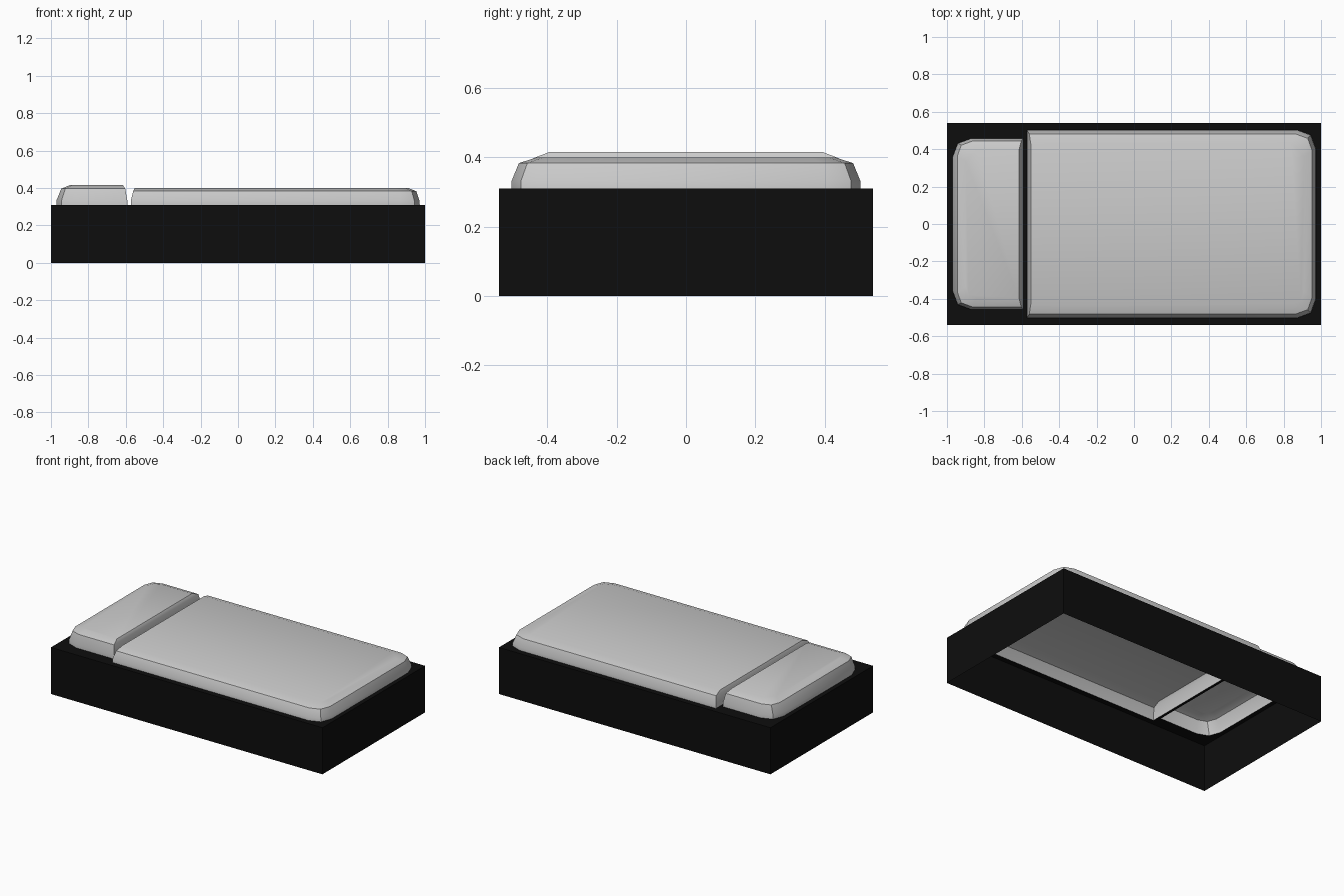
import bpy, bmesh, math

if "Cube" in bpy.data.objects:
    bpy.data.objects.remove(bpy.data.objects["Cube"])


def make_object(name, bm):
    mesh = bpy.data.meshes.new(name)
    bm.to_mesh(mesh)
    bm.free()
    obj = bpy.data.objects.new(name, mesh)
    bpy.context.collection.objects.link(obj)
    return obj


def outline(x_gap, x_end, half_y, cut_x, cut_y):
    """Square corners at the gap, chamfered corners at the outer end."""
    s = 1 if x_end > x_gap else -1
    half = [(x_gap, half_y),
            (x_end - s * cut_x, half_y),
            (x_end - s * cut_x * 0.27, half_y - cut_y * 0.27),
            (x_end, half_y - cut_y)]
    return half + [(x, -y) for x, y in reversed(half)]


def cushion(name, rings):
    """Open-bottomed shell lofted through rings of (z, outline arguments)."""
    bm = bmesh.new()
    loops = [[bm.verts.new((x, y, z)) for x, y in outline(*args)]
             for z, args in rings]
    for a, b in zip(loops, loops[1:]):
        n = len(a)
        for i in range(n):
            j = (i + 1) % n
            bm.faces.new((a[i], a[j], b[j], b[i]))
    top = bm.faces.new(loops[-1])
    bmesh.ops.recalc_face_normals(bm, faces=bm.faces)
    bm.normal_update()
    if top.normal.z < 0:
        bmesh.ops.reverse_faces(bm, faces=bm.faces)
    obj = make_object(name, bm)
    bpy.ops.object.select_all(action='DESELECT')
    obj.select_set(True)
    bpy.context.view_layer.objects.active = obj
    bpy.ops.object.shade_smooth_by_angle(angle=math.radians(30))
    return obj


BASE_Z = 0.31

# Mattress: upright edge, tapered shoulder, gently crowned top
mattress_rings = [
    (BASE_Z, (-0.573, 0.972, 0.503, 0.10, 0.10)),
    (0.332, (-0.573, 0.970, 0.503, 0.10, 0.10)),
    (0.383, (-0.560, 0.953, 0.482, 0.09, 0.09)),
    (0.400, (-0.552, 0.910, 0.430, 0.07, 0.07)),
]
cushion("mattress", mattress_rings)

# Pillow at the head end
pillow_rings = [
    (BASE_Z, (-0.592, -0.970, 0.458, 0.10, 0.10)),
    (0.335, (-0.592, -0.970, 0.458, 0.10, 0.10)),
    (0.396, (-0.603, -0.945, 0.443, 0.08, 0.08)),
    (0.415, (-0.615, -0.900, 0.395, 0.06, 0.06)),
]
cushion("pillow", pillow_rings)

# Bed base: open-bottomed box whose top has an opening under each cushion
bm = bmesh.new()
corners = [(-1, -0.54), (1, -0.54), (1, 0.54), (-1, 0.54)]
borders = [corners, outline(*mattress_rings[0][1]), outline(*pillow_rings[0][1])]
edges = []
for border in borders:
    vs = [bm.verts.new((x, y, BASE_Z)) for x, y in border]
    edges += [bm.edges.new((vs[i], vs[(i + 1) % len(vs)])) for i in range(len(vs))]
bmesh.ops.triangle_fill(bm, edges=edges, use_beauty=True, normal=(0, 0, 1))
bm.verts.ensure_lookup_table()
upper = bm.verts[:4]
lower = [bm.verts.new((x, y, 0)) for x, y in corners]
for i in range(4):
    j = (i + 1) % 4
    bm.faces.new((lower[i], lower[j], upper[j], upper[i]))
bm.normal_update()
bmesh.ops.reverse_faces(bm, faces=[f for f in bm.faces if f.normal.z < -0.5])
base = make_object("bed_base", bm)

black = bpy.data.materials.new("black")
black.diffuse_color = (0.004, 0.004, 0.004, 1)
black.use_nodes = True
black.node_tree.nodes["Principled BSDF"].inputs["Base Color"].default_value = black.diffuse_color
base.data.materials.append(black)
